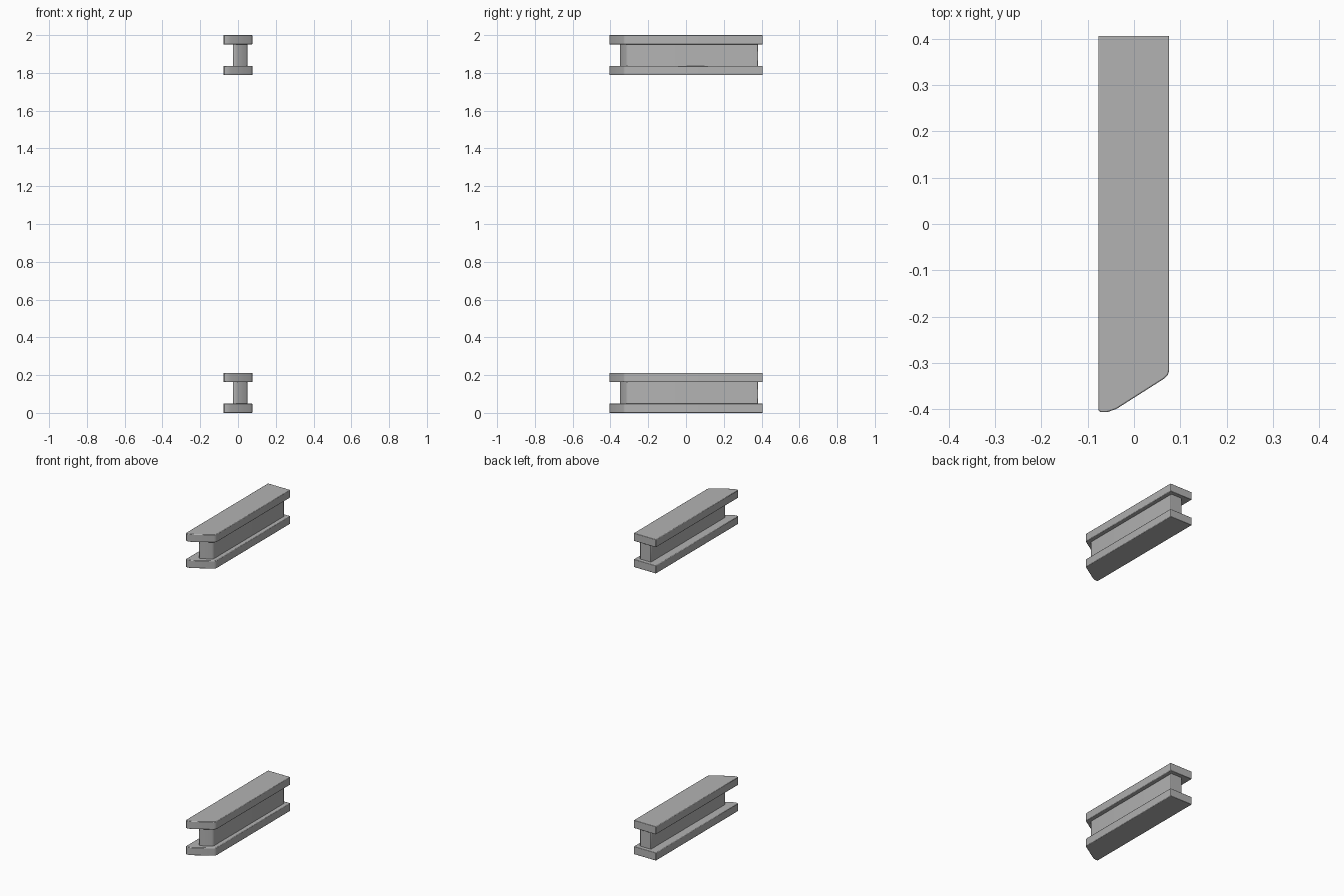
import bpy
import bmesh
from math import radians

cube = bpy.data.objects.get("Cube")
if cube:
    bpy.data.objects.remove(cube, do_unlink=True)

# Single grey paint
grey = bpy.data.materials.new("steel_grey")
grey.use_nodes = True
colour = (0.45, 0.45, 0.45, 1)
grey.diffuse_color = colour
grey.node_tree.nodes["Principled BSDF"].inputs["Base Color"].default_value = colour

# Plan outlines: square back, slanted and rounded front
FLANGE = [(-0.077, 0.406), (-0.077, -0.402), (-0.072, -0.406), (-0.058, -0.406),
          (-0.038, -0.399), (0.066, -0.333), (0.073, -0.326), (0.076, -0.315),
          (0.076, 0.406)]
WEB = [(-0.026, 0.382), (-0.026, -0.348), (-0.018, -0.35), (-0.004, -0.346),
       (0.042, -0.318), (0.048, -0.312), (0.05, -0.302), (0.05, 0.382)]


def prism(name, outline, bottom, top, bevel):
    """Extrude a plan outline upwards and soften its edges."""
    bm = bmesh.new()
    base = bm.faces.new([bm.verts.new((x, y, bottom)) for x, y in outline])
    walls = bmesh.ops.extrude_face_region(bm, geom=[base])["geom"]
    raised = [v for v in walls if isinstance(v, bmesh.types.BMVert)]
    bmesh.ops.translate(bm, verts=raised, vec=(0, 0, top - bottom))
    bmesh.ops.recalc_face_normals(bm, faces=bm.faces[:])
    mesh = bpy.data.meshes.new(name)
    bm.to_mesh(mesh)
    bm.free()
    mesh.materials.append(grey)
    obj = bpy.data.objects.new(name, mesh)
    bpy.context.collection.objects.link(obj)
    if bevel:
        mod = obj.modifiers.new("soft_edges", "BEVEL")
        mod.width = bevel
        mod.segments = 2
        mod.limit_method = "ANGLE"
        mod.angle_limit = radians(60)
    bpy.ops.object.select_all(action="DESELECT")
    obj.select_set(True)
    bpy.context.view_layer.objects.active = obj
    bpy.ops.object.shade_smooth_by_angle(angle=radians(35))


# Two identical beams, one high above the other
for level, z in (("lower", 0), ("upper", 1.788)):
    prism(level + "_beam_bottom_flange", FLANGE, z, z + 0.049, 0.003)
    prism(level + "_beam_web", WEB, z + 0.045, z + 0.167, 0.004)
    prism(level + "_beam_top_flange", FLANGE, z + 0.163, z + 0.212, 0.003)
